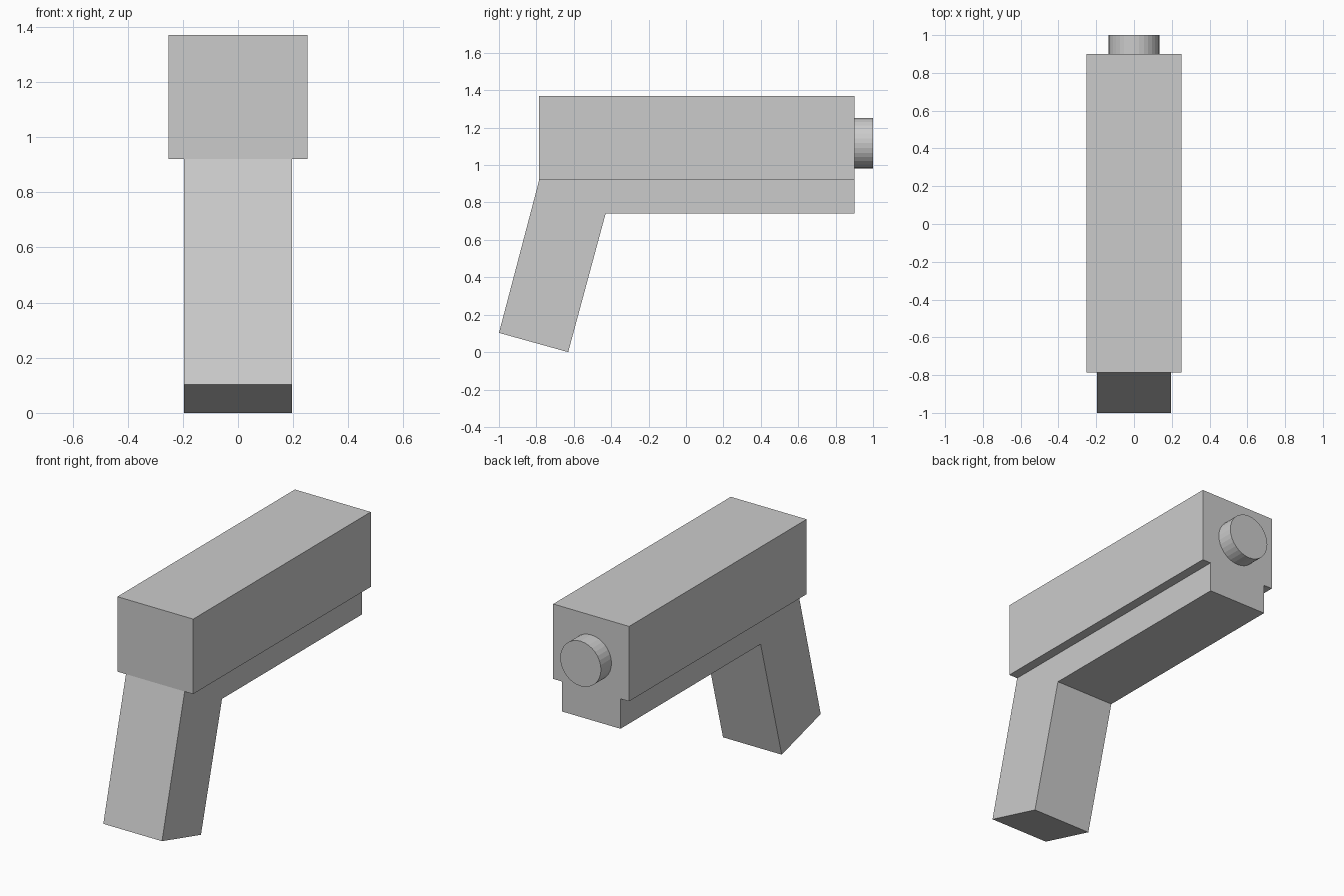
import bpy
import bmesh
import math
from mathutils import Matrix, Vector

cube = bpy.data.objects.get("Cube")
if cube:
    bpy.data.objects.remove(cube, do_unlink=True)

GREY = (0.6, 0.6, 0.6, 1.0)
grey = bpy.data.materials.new("plain grey")
grey.use_nodes = True
grey.diffuse_color = GREY
grey.node_tree.nodes["Principled BSDF"].inputs["Base Color"].default_value = GREY


def add_part(name, bm):
    bmesh.ops.recalc_face_normals(bm, faces=bm.faces)
    mesh = bpy.data.meshes.new(name)
    bm.to_mesh(mesh)
    bm.free()
    mesh.materials.append(grey)
    part = bpy.data.objects.new(name, mesh)
    bpy.context.collection.objects.link(part)
    return part


def extrude_side_profile(name, points, half_width):
    """Extrude a (y, z) outline evenly to both sides of x = 0."""
    bm = bmesh.new()
    face = bm.faces.new([bm.verts.new((-half_width, y, z)) for y, z in points])
    side = bmesh.ops.extrude_face_region(bm, geom=[face])["geom"]
    verts = [v for v in side if isinstance(v, bmesh.types.BMVert)]
    bmesh.ops.translate(bm, verts=verts, vec=Vector((2 * half_width, 0, 0)))
    return add_part(name, bm)


BACK, FRONT = -0.785, 0.90
SEAM = 0.92

# Wide upper block
extrude_side_profile(
    "upper_body",
    [(BACK, SEAM), (FRONT, SEAM), (FRONT, 1.37), (BACK, 1.37)], 0.252)

# Narrow lower rail and slanted grip, one continuous outline
extrude_side_profile(
    "grip_and_rail",
    [(BACK, SEAM), (FRONT, SEAM), (FRONT, 0.74), (-0.43, 0.74),
     (-0.63, 0.0), (-1.0, 0.103)], 0.195)

# Short round muzzle
bm = bmesh.new()
bmesh.ops.create_cone(
    bm, cap_ends=True, segments=32, radius1=0.135, radius2=0.135,
    depth=1.0 - FRONT,
    matrix=Matrix.Translation((0, (FRONT + 1.0) / 2, 1.117))
    @ Matrix.Rotation(math.pi / 2, 4, "X"))
add_part("muzzle", bm)
